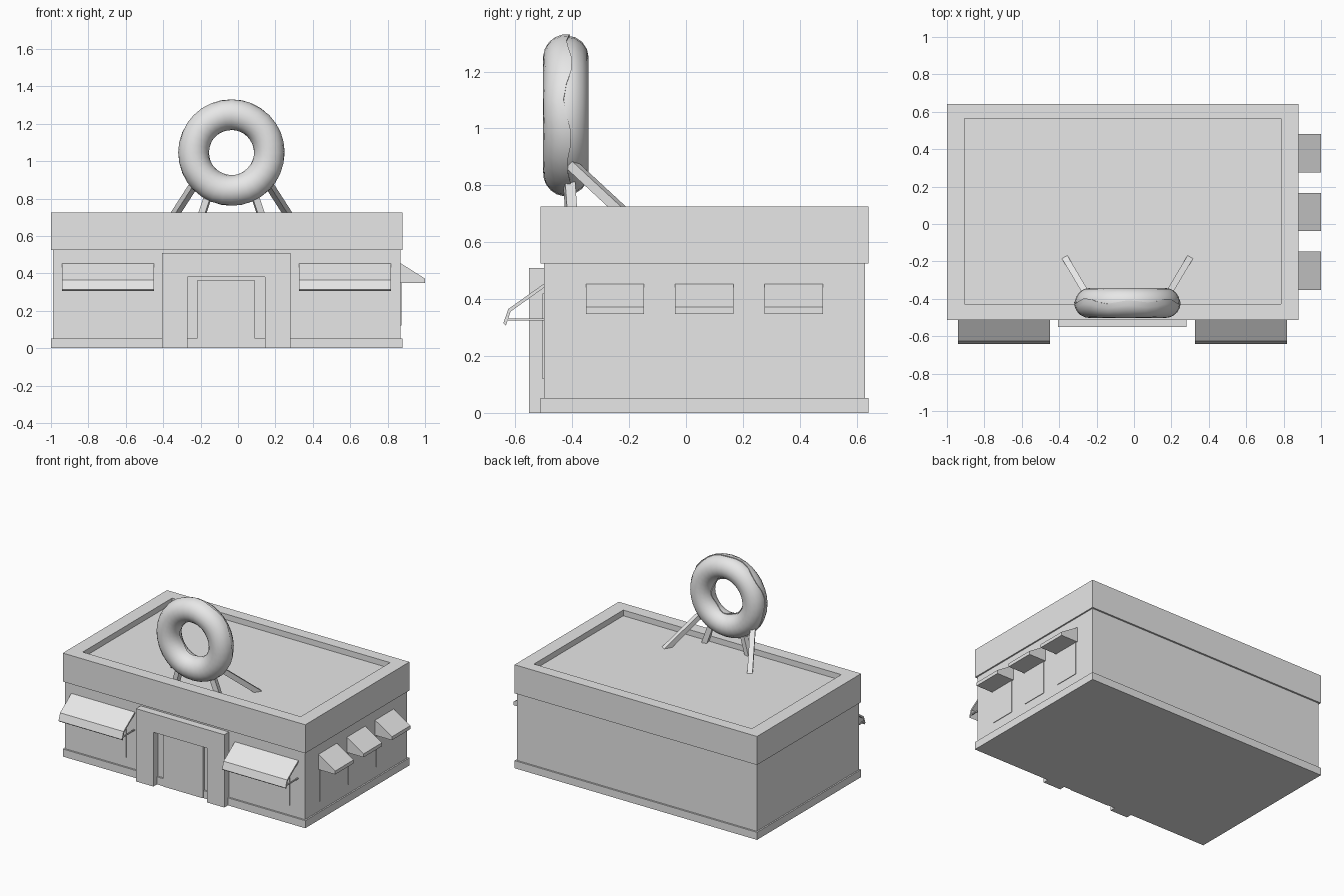
import bpy, bmesh, math
from mathutils import Vector

if "Cube" in bpy.data.objects:
    bpy.data.objects.remove(bpy.data.objects["Cube"])

grey = bpy.data.materials.new("plain_grey")
grey.diffuse_color = (0.8, 0.8, 0.8, 1)
grey.use_nodes = True
grey.node_tree.nodes["Principled BSDF"].inputs["Base Color"].default_value = grey.diffuse_color


def make(name, bm, smooth=False):
    bmesh.ops.recalc_face_normals(bm, faces=bm.faces)
    mesh = bpy.data.meshes.new(name)
    bm.to_mesh(mesh)
    bm.free()
    mesh.materials.append(grey)
    ob = bpy.data.objects.new(name, mesh)
    bpy.context.collection.objects.link(ob)
    if smooth:
        bpy.ops.object.select_all(action='DESELECT')
        ob.select_set(True)
        bpy.context.view_layer.objects.active = ob
        bpy.ops.object.shade_smooth_by_angle(angle=math.radians(50))
    return ob


def box(name, x0, x1, y0, y1, z0, z1):
    bm = bmesh.new()
    bmesh.ops.create_cube(bm, size=1)
    for v in bm.verts:
        v.co = ((x0, x1)[v.co.x > 0], (y0, y1)[v.co.y > 0], (z0, z1)[v.co.z > 0])
    return make(name, bm)


def prism(name, profile, a, b, point):
    """Extrude a closed profile from a to b; point(u, v, w) gives the position."""
    bm = bmesh.new()
    f = bm.faces.new([bm.verts.new(point(u, v, a)) for u, v in profile])
    ext = bmesh.ops.extrude_face_region(bm, geom=[f])
    step = Vector(point(0, 0, b)) - Vector(point(0, 0, a))
    bmesh.ops.translate(bm, vec=step, verts=[e for e in ext["geom"] if isinstance(e, bmesh.types.BMVert)])
    return make(name, bm)


def strut(name, foot, head, w):
    """Square beam with a level cut at the foot."""
    foot, head = Vector(foot), Vector(head)
    d = (head - foot).normalized()
    side = d.cross(Vector((0, 0, 1))).normalized() * w
    up = side.cross(d).normalized() * w
    bm = bmesh.new()
    rings = []
    for p in (foot, head):
        ring = []
        for s, t in ((-1, -1), (1, -1), (1, 1), (-1, 1)):
            q = p + side * s + up * t
            if p is foot:
                q -= d * ((q.z - foot.z) / d.z)
            ring.append(bm.verts.new(q))
        rings.append(ring)
    for i in range(4):
        j = (i + 1) % 4
        bm.faces.new((rings[0][i], rings[0][j], rings[1][j], rings[1][i]))
    bm.faces.new(rings[0])
    bm.faces.new(rings[1])
    return make(name, bm)


# Building body and plinth
box("walls", -0.99, 0.87, -0.50, 0.63, 0.0, 0.56)
box("plinth", -1.0, 0.88, -0.512, 0.642, 0.0, 0.053)

# Parapet with sunken roof
bm = bmesh.new()
bmesh.ops.create_cube(bm, size=1)
for v in bm.verts:
    v.co = ((-1, 0.88)[v.co.x > 0], (-0.512, 0.642)[v.co.y > 0], (0.525, 0.725)[v.co.z > 0])
top = max(bm.faces, key=lambda f: f.calc_center_median().z)
bmesh.ops.inset_region(bm, faces=[top], thickness=0.09)
for v in top.verts:
    v.co.x = -0.905 if v.co.x < 0 else 0.785
    v.co.y = -0.427 if v.co.y < 0 else 0.563
floor = bmesh.ops.extrude_face_region(bm, geom=[top])["geom"]
bmesh.ops.translate(bm, vec=(0, 0, -0.04), verts=[g for g in floor if isinstance(g, bmesh.types.BMVert)])
if top.is_valid:
    bmesh.ops.delete(bm, geom=[top], context='FACES_ONLY')
make("parapet_and_roof", bm)

# Entrance surround and door
portal = [(-0.405, 0), (-0.405, 0.51), (0.28, 0.51), (0.28, 0),
          (0.145, 0), (0.145, 0.38), (-0.27, 0.38), (-0.27, 0)]
prism("entrance_surround", portal, -0.552, -0.495, lambda u, v, w: (u, w, v))
box("door", -0.22, 0.09, -0.516, -0.495, 0, 0.362)

# Front windows, thin sheet awnings with side rods
sheet = [(-0.495, 0.457), (-0.625, 0.365), (-0.642, 0.315),
         (-0.633, 0.307), (-0.617, 0.356), (-0.495, 0.443)]
for side, x0, x1 in (("left", -0.942, -0.45), ("right", 0.326, 0.818)):
    box(side + "_front_window", x0 + 0.065, x1 - 0.065, -0.504, -0.495, 0.12, 0.42)
    prism(side + "_front_awning", sheet, x0, x1, lambda u, v, w: (w, u, v))
    for k, x in enumerate((x0, x1 - 0.008)):
        box(f"{side}_awning_rod_{k}", x, x + 0.008, -0.626, -0.495, 0.324, 0.332)

# Side windows with solid wedge awnings
wedge = [(0.865, 0.457), (1.0, 0.372), (1.0, 0.348), (0.865, 0.348)]
for k in range(3):
    y = -0.352 + 0.314 * k
    box(f"side_window_{k}", 0.865, 0.874, y + 0.012, y + 0.193, 0.12, 0.36)
    prism(f"side_awning_{k}", wedge, y, y + 0.205, lambda u, v, w: (u, w, v))

# Ring sign: dough ring and wavy icing shell on its front
CX, CY, CZ, R = -0.035, -0.42, 1.046, 0.2025
SEG = 32


def ring_point(a, v, m):
    r = R + m * math.cos(v)
    return (CX + r * math.cos(a), CY - m * math.sin(v), CZ + r * math.sin(a))


def ring_grid(name, rows, closed):
    bm = bmesh.new()
    grid = [[bm.verts.new(p) for p in row] for row in rows]
    n = len(grid[0])
    for i in range(SEG):
        a, b = grid[i], grid[(i + 1) % SEG]
        for j in range(n if closed else n - 1):
            k = (j + 1) % n
            bm.faces.new((a[j], b[j], b[k], a[k]))
    return make(name, bm, True)


angles = [2 * math.pi * i / SEG for i in range(SEG)]
ring_grid("dough_ring", [[ring_point(a, 2 * math.pi * j / 16, 0.078) for j in range(16)]
                         for a in angles], True)
rows = []
for a in angles:
    outer = -0.08 + 0.13 * math.sin(7 * a) + 0.08 * math.sin(4 * a + 1)
    inner = math.pi + 0.08 + 0.12 * math.sin(5 * a + 2)
    vs = [outer + (inner - outer) * j / 10 for j in range(11)]
    rows.append([ring_point(a, outer, 0.07)] + [ring_point(a, v, 0.0825) for v in vs]
                + [ring_point(a, inner, 0.07)])
ring_grid("icing", rows, False)

# Sign struts, mirrored about the sign centre
for name, s in (("left", -1), ("right", 1)):
    strut(name + "_back_strut", (CX + s * 0.322, -0.20, 0.685), (CX + s * 0.20, -0.405, 0.875), 0.017)
    strut(name + "_front_strut", (CX + s * 0.168, -0.402, 0.685), (CX + s * 0.12, -0.412, 0.83), 0.018)
